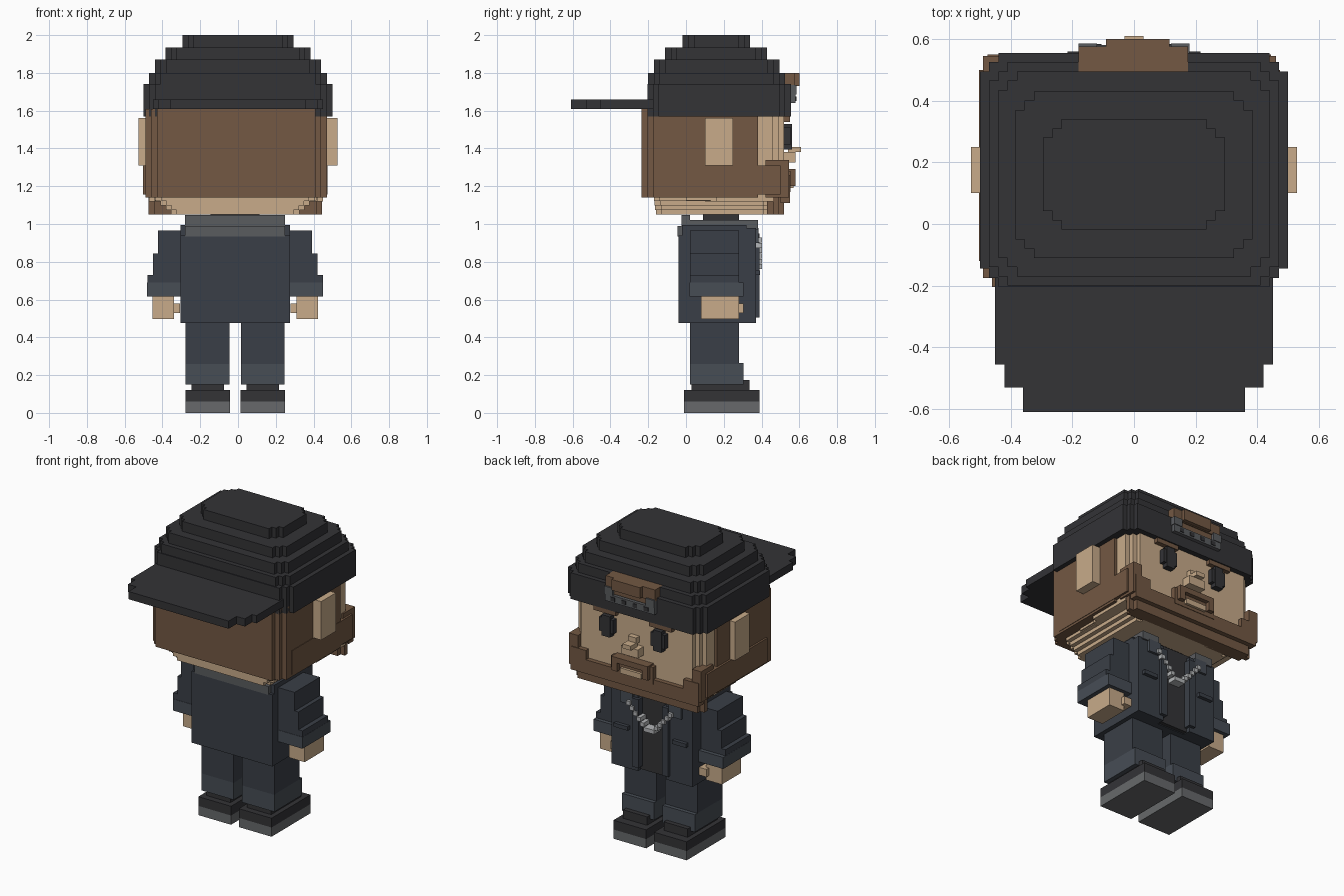
import bpy, bmesh

C = -0.015   # the head and body sit half a block left of centre


def material(name, hexcol):
    lin = [((int(hexcol[i:i + 2], 16) / 255 + 0.055) / 1.055) ** 2.4 for i in (0, 2, 4)]
    m = bpy.data.materials.new(name)
    m.diffuse_color = (*lin, 1)
    return m


BLACK = material("black", "333336")
NAVY = material("navy", "3a3f47")
SLATE = material("slate", "474d55")
GREY = material("grey", "5a5c5f")
SOLE = material("sole", "67696b")
SKIN = material("skin", "c8ab8a")
HAIR = material("hair", "735843")
SILVER = material("silver", "b4b6b8")


def finish(name, bm, mat):
    bmesh.ops.recalc_face_normals(bm, faces=bm.faces)
    me = bpy.data.meshes.new(name)
    bm.to_mesh(me)
    bm.free()
    me.materials.append(mat)
    ob = bpy.data.objects.new(name, me)
    bpy.context.collection.objects.link(ob)
    return ob


def slab(name, mat, x, y, z, steps=0, s=0.03):
    """Block over x, y, z ranges; vertical corners cut as a staircase."""
    cx, cy = (x[0] + x[1]) / 2, (y[0] + y[1]) / 2
    hx, hy = (x[1] - x[0]) / 2, (y[1] - y[0]) / 2
    quad = [(hx, hy - steps * s)]
    for k in range(1, steps + 1):
        quad += [(hx - k * s, hy - (steps - k + 1) * s), (hx - k * s, hy - (steps - k) * s)]
    pts = []
    for sx, sy in ((1, 1), (-1, 1), (-1, -1), (1, -1)):
        q = quad if sx * sy > 0 else quad[::-1]
        pts += [(cx + sx * a, cy + sy * b) for a, b in q]
    bm = bmesh.new()
    f = bm.faces.new([bm.verts.new((a, b, z[0])) for a, b in pts])
    ext = bmesh.ops.extrude_face_region(bm, geom=[f])
    bmesh.ops.translate(bm, vec=(0, 0, z[1] - z[0]),
                        verts=[v for v in ext["geom"] if isinstance(v, bmesh.types.BMVert)])
    return finish(name, bm, mat)


def pair(name, mat, x, y, z, c=C, steps=0):
    """Two mirrored blocks; x is the distance range from the centre c."""
    slab("right_" + name, mat, (c + x[0], c + x[1]), y, z, steps)
    slab("left_" + name, mat, (c - x[1], c - x[0]), y, z, steps)


# Cap: stacked crown layers and stepped brim pointing backwards
for i, (w, y0, y1, z0, z1) in enumerate([
        (0.50, -0.205, 0.555, 1.57, 1.74), (0.47, -0.20, 0.525, 1.74, 1.80),
        (0.44, -0.17, 0.495, 1.80, 1.87), (0.385, -0.11, 0.43, 1.87, 1.935),
        (0.295, -0.018, 0.34, 1.935, 2.0)]):
    slab(f"cap_layer_{i}", BLACK, (-w, w), (y0, y1), (z0, z1), 2)
for i, (w, y0, y1) in enumerate([(0.45, -0.455, -0.15), (0.42, -0.53, -0.455), (0.36, -0.61, -0.53)]):
    slab(f"cap_brim_{i}", BLACK, (-w, w), (y0, y1), (1.61, 1.66))

# Cap opening: hair tuft above an adjuster strap
slab("hair_tuft", HAIR, (-0.18, 0.175), (0.48, 0.575), (1.725, 1.80))
slab("hair_tuft_front", HAIR, (-0.09, 0.115), (0.56, 0.6), (1.73, 1.80))
slab("hair_tuft_lower", HAIR, (-0.15, 0.145), (0.54, 0.568), (1.69, 1.73))
slab("cap_strap", GREY, (-0.18, 0.175), (0.54, 0.58), (1.64, 1.685))
pair("strap_end", GREY, (0.12, 0.18), (0.54, 0.585), (1.685, 1.735), 0)
for k in range(4):
    x = -0.12 + 0.08 * k
    slab(f"strap_hole_{k}", BLACK, (x - 0.015, x + 0.015), (0.57, 0.584), (1.65, 1.675))

# Head: hair shell, face block and stepped underside
slab("hair", HAIR, (C - 0.475, C + 0.485), (-0.235, 0.44), (1.14, 1.61), 2)
slab("face", SKIN, (C - 0.455, C + 0.465), (0.1, 0.52), (1.12, 1.60), 2)
for i in range(4):
    w = 0.34 + 0.027 * i
    z = 1.05 + 0.0235 * i
    slab(f"head_underside_{i}", SKIN, (C - w, C + w), (-0.16 - 0.003 * i, 0.44), (z, z + 0.0235), 1)
slab("nape_skin", SKIN, (C - 0.43, C + 0.43), (0.0, 0.44), (1.125, 1.155))
pair("ear", SKIN, (0.46, 0.528), (0.1, 0.25), (1.31, 1.56), 0)

# Beard: chin, jaw sides and moustache ring
slab("beard_chin", HAIR, (C - 0.46, C + 0.46), (0.43, 0.52), (1.05, 1.20), 1)
slab("beard_jaw", HAIR, (C - 0.46, C + 0.46), (0.5, 0.55), (1.11, 1.20))
pair("beard_cheek", HAIR, (0.35, 0.46), (0.5, 0.55), (1.20, 1.26))
pair("beard_sideburn", HAIR, (0.41, 0.475), (0.42, 0.545), (1.14, 1.34))
pair("beard_side", HAIR, (0.44, 0.488), (-0.12, 0.5), (1.155, 1.31))
slab("beard_mouth_base", HAIR, (-0.15, 0.15), (0.5, 0.553), (1.17, 1.28))
slab("moustache", HAIR, (-0.13, 0.13), (0.52, 0.58), (1.255, 1.29))
pair("moustache_end", HAIR, (0.09, 0.13), (0.52, 0.58), (1.20, 1.255), 0)
slab("mouth", SKIN, (-0.075, 0.075), (0.52, 0.57), (1.19, 1.225))

# Face features
pair("eye", BLACK, (0.135, 0.235), (0.51, 0.555), (1.42, 1.51), 0)
pair("eye_core", BLACK, (0.155, 0.215), (0.51, 0.56), (1.395, 1.53), 0)
pair("brow", HAIR, (0.12, 0.28), (0.51, 0.55), (1.54, 1.568), 0)
slab("nose", SKIN, (-0.06, 0.06), (0.51, 0.58), (1.325, 1.38))
slab("nose_tip", SKIN, (-0.03, 0.03), (0.54, 0.61), (1.38, 1.408))
slab("nose_bridge", SKIN, (-0.03, 0.03), (0.51, 0.555), (1.40, 1.44))

# Torso: shirt, open jacket, collar, pockets
slab("neck", BLACK, (C - 0.13, C + 0.13), (0.09, 0.28), (0.98, 1.06))
slab("shirt", BLACK, (C - 0.2, C + 0.2), (0.1, 0.345), (0.48, 1.0))
slab("jacket", NAVY, (C - 0.29, C + 0.29), (-0.04, 0.32), (0.475, 0.94))
slab("jacket_shoulders", NAVY, (C - 0.29, C + 0.29), (-0.02, 0.32), (0.94, 0.995))
pair("jacket_panel", NAVY, (0.1, 0.29), (0.3, 0.37), (0.475, 0.98))
pair("jacket_edging", NAVY, (0.085, 0.13), (0.34, 0.39), (0.505, 0.95))
pair("pocket_flap", NAVY, (0.16, 0.26), (0.36, 0.393), (0.73, 0.755))
slab("collar_back", GREY, (C - 0.265, C + 0.265), (-0.045, 0.02), (0.935, 0.99))
slab("collar_back_top", GREY, (C - 0.265, C + 0.265), (-0.025, 0.02), (0.99, 1.048))
pair("collar_side", GREY, (0.14, 0.265), (0.02, 0.38), (0.97, 1.022))
pair("collar_lapel", SLATE, (0.13, 0.22), (0.34, 0.385), (0.90, 0.98))

# Chain: a V of small links
for k in range(-6, 7):
    x, z = C + 0.025 * k, 0.775 + 0.028 * max(0, abs(k) - 1)
    slab(f"chain_link_{k + 6}", SILVER, (x - 0.013, x + 0.013), (0.345, 0.402), (z - 0.013, z + 0.013))

# Arms: sleeve tiers, cuff and hand
pair("sleeve_upper", NAVY, (0.26, 0.408), (0.02, 0.28), (0.845, 0.965))
pair("sleeve_middle", NAVY, (0.26, 0.435), (0.02, 0.28), (0.73, 0.845))
pair("sleeve_lower", NAVY, (0.28, 0.465), (0.02, 0.28), (0.69, 0.73))
pair("sleeve_cuff", SLATE, (0.29, 0.466), (0.018, 0.305), (0.615, 0.69))
pair("hand", SKIN, (0.325, 0.438), (0.08, 0.28), (0.497, 0.62))
pair("thumb", SKIN, (0.292, 0.345), (0.2, 0.305), (0.53, 0.58))

# Legs and shoes
pair("leg", NAVY, (0.03, 0.262), (0.02, 0.28), (0.26, 0.48))
pair("trouser_cuff", SLATE, (0.03, 0.262), (0.02, 0.305), (0.15, 0.263))
pair("ankle", BLACK, (0.06, 0.232), (0.03, 0.335), (0.11, 0.175))
pair("shoe", BLACK, (0.028, 0.263), (-0.01, 0.39), (0.06, 0.12))
pair("sole", SOLE, (0.028, 0.263), (-0.01, 0.39), (0.0, 0.06))
